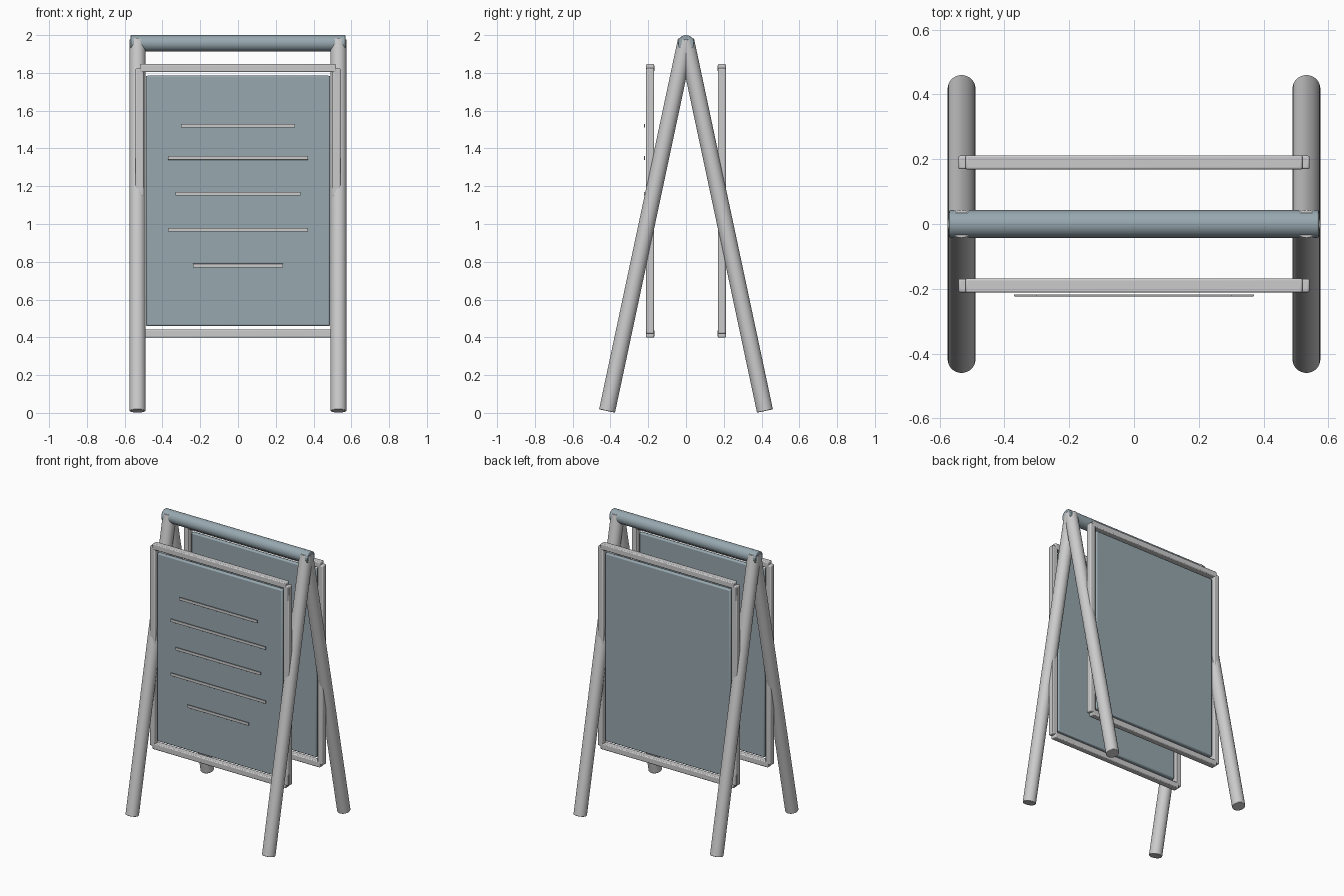
import bpy
from mathutils import Vector

if "Cube" in bpy.data.objects:
    bpy.data.objects.remove(bpy.data.objects["Cube"])

slate = bpy.data.materials.new("slate")
slate.diffuse_color = (0.31, 0.39, 0.43, 1)
slate.use_nodes = True
slate.node_tree.nodes["Principled BSDF"].inputs["Base Color"].default_value = slate.diffuse_color


def finish(ob, name, bevel, mat=None):
    ob.name = name
    if bevel:
        m = ob.modifiers.new("bevel", 'BEVEL')
        m.width = bevel
        m.segments = 2
        m.limit_method = 'ANGLE'
        m.angle_limit = 0.8
    if mat:
        ob.data.materials.append(mat)
    bpy.ops.object.shade_smooth_by_angle()
    return ob


def tube(name, a, b, r, bevel=0.0, mat=None):
    a, b = Vector(a), Vector(b)
    d = b - a
    bpy.ops.mesh.primitive_cylinder_add(vertices=32, radius=r, depth=d.length, location=(a + b) / 2)
    ob = bpy.context.object
    ob.rotation_euler = d.to_track_quat('Z', 'Y').to_euler()
    return finish(ob, name, bevel, mat)


def box(name, center, size, bevel, mat=None):
    bpy.ops.mesh.primitive_cube_add(size=1, location=center)
    ob = bpy.context.object
    ob.scale = size
    bpy.ops.object.transform_apply(location=False, rotation=False, scale=True)
    return finish(ob, name, bevel, mat)


# Top hinge rail
tube("top_rail", (-0.57, 0, 1.957), (0.57, 0, 1.957), 0.043, 0.004, slate)

for sy, face in ((-1, "front"), (1, "back")):
    y = 0.19 * sy
    for sx, side in ((-1, "left"), (1, "right")):
        # Splayed legs meeting at the top rail
        tube(f"{face}_{side}_leg", (0.532 * sx, 0.418 * sy, 0.01),
             (0.532 * sx, 0, 1.975), 0.043, 0.003)
        # Frame stiles
        box(f"{face}_{side}_stile", (0.521 * sx, y, 1.1225), (0.042, 0.042, 1.405), 0.006)
    # Frame rails
    for z, level in ((1.825, "upper"), (0.42, "lower")):
        box(f"{face}_{level}_frame_rail", (0, y, z), (1.04, 0.044, 0.042), 0.006)
    # Board panel
    box(f"{face}_board", (0, y, 1.1225), (0.976, 0.03, 1.325), 0.008, slate)

# Raised lines on the front board
for i, (z, half) in enumerate(((1.52, 0.303), (1.35, 0.37), (1.16, 0.332), (0.97, 0.37), (0.78, 0.238))):
    box(f"menu_line_{i + 1}", (0, -0.22, z), (2 * half, 0.006, 0.02), 0.001)
